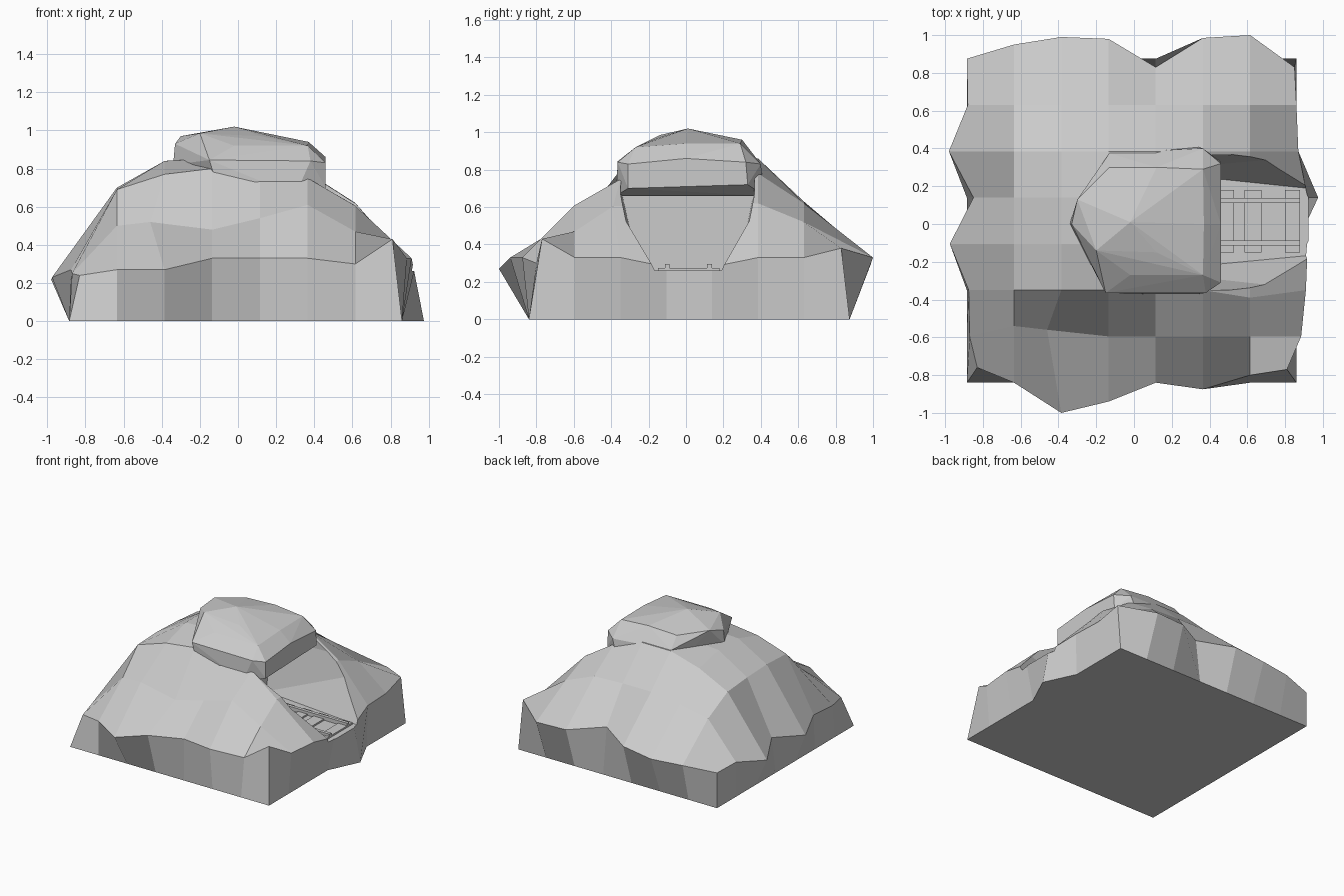
import bpy, bmesh

if "Cube" in bpy.data.objects:
    bpy.data.objects.remove(bpy.data.objects["Cube"])


def finish(name, bm):
    bmesh.ops.recalc_face_normals(bm, faces=bm.faces)
    me = bpy.data.meshes.new(name)
    bm.to_mesh(me)
    bm.free()
    ob = bpy.data.objects.new(name, me)
    bpy.context.collection.objects.link(ob)
    return ob


def hull(name, pts):
    bm = bmesh.new()
    for p in pts:
        bm.verts.new(p)
    res = bmesh.ops.convex_hull(bm, input=bm.verts)
    loose = {g for g in res["geom_interior"] if isinstance(g, bmesh.types.BMVert)}
    bmesh.ops.delete(bm, geom=list(loose), context='VERTS')
    return finish(name, bm)


def box(name, x0, x1, y0, y1, z0, z1):
    return hull(name, [(x, y, z) for x in (x0, x1) for y in (y0, y1) for z in (z0, z1)])


# Mountain: 8 x 8 height grid with a ragged rim over a square base
N = 8
X = [-0.885 + 0.25 * i for i in range(N)]
Y = [-0.84 + 0.245 * j for j in range(N)]
inner = [[.50, .52, .48, .54, .61, .47],
         [.69, .77, .80, .75, .75, .61],
         [.70, .84, .85, .85, .75, .61],
         [.69, .84, .86, .86, .75, .61],
         [.67, .79, .86, .86, .78, .62],
         [.55, .60, .63, .63, .62, .52]]
# Rim position across the edge and height, per side
front = [(-.84, .27), (-1.0, .27), (-.94, .33), (-.84, .33), (-.875, .33), (-.80, .30)]
back = [(.95, .30), (.99, .30), (.98, .33), (.83, .36), (.985, .33), (1.0, .33)]
left = [(-.87, .25), (-.875, .27), (-.975, .23), (-.85, .27), (-.98, .22), (-.88, .27)]
right = [(.885, .33), (.91, .33), (.92, .28), (.92, .28), (.87, .33), (.86, .33)]
P = {(0, 0): (-.83, -.76, .24), (7, 0): (.81, -.77, .43),
     (7, 7): (.85, .83, .38), (0, 7): (-.885, .875, .28)}
for k in range(6):
    P[k + 1, 0] = (X[k + 1], *front[k])
    P[k + 1, 7] = (X[k + 1], *back[k])
    P[0, k + 1] = (left[k][0], Y[k + 1], left[k][1])
    P[7, k + 1] = (right[k][0], Y[k + 1], right[k][1])
    for i in range(6):
        P[i + 1, k + 1] = (X[i + 1], Y[k + 1], inner[k][i])
P[1, 1] = (-.635, -.54, .50)
P[2, 1] = (-.46, -.56, .52)
P[6, 2] = (.615, -.39, .605)

bm = bmesh.new()
V = {k: bm.verts.new(p) for k, p in P.items()}
for i in range(N - 1):
    for j in range(N - 1):
        bm.faces.new([V[i, j], V[i + 1, j], V[i + 1, j + 1], V[i, j + 1]])
ring = ([(i, 0) for i in range(7)] + [(7, j) for j in range(7)]
        + [(i, 7) for i in range(7, 0, -1)] + [(0, j) for j in range(7, 0, -1)])
base = [bm.verts.new((.975 if k == (7, 4) else min(X[k[0]], .86), Y[k[1]], 0)) for k in ring]
for n, k in enumerate(ring):
    m = (n + 1) % len(ring)
    bm.faces.new([V[k], base[n], base[m], V[ring[m]]])
bm.faces.new(base)
mountain = finish("mountain", bm)

# Tunnel cutting: trench carved into the right side, its roof sinking inwards
inside = [(-.25, .262), (.28, .262), (.36, .66), (-.34, .66)]
outside = [(-.15, .262), (.17, .262), (.375, .69), (.375, 1.2), (-.365, 1.2), (-.365, .69)]
cutter = hull("trench_cutter", [(.05, y, z) for y, z in inside]
              + [(1.1, y, z) for y, z in outside])
cutter.hide_render = True
mod = mountain.modifiers.new("trench", 'BOOLEAN')
mod.object, mod.operation, mod.solver = cutter, 'DIFFERENCE', 'EXACT'
bpy.context.view_layer.objects.active = mountain
bpy.ops.object.modifier_apply(modifier="trench")
bpy.data.objects.remove(cutter)

# Summit boulder overhanging the tunnel mouth
hull("summit_rock", [
    (-.02, .01, 1.02), (-.2, -.14, .985), (-.3, .13, .97), (-.33, 0, .93), (.12, -.15, .97),
    (-.02, -.27, .92), (.365, -.27, .92), (.365, .29, .94), (.12, .30, .96), (-.13, .30, .95),
    (.37, 0, .94), (.46, -.31, .83), (.46, 0, .86), (.46, .32, .84),
    (-.15, -.365, .845), (.38, -.365, .84), (-.13, .375, .86), (.365, .40, .83),
    (.46, -.31, .70), (.46, .20, .75), (.46, .33, .72),
    (.30, -.375, .66), (.30, .42, .66), (-.1, -.36, .68), (-.1, .36, .68), (-.34, 0, .82)])

# Track: sleepers and two rails
for n, (a, b) in enumerate([(.12, .20), (.29, .37), (.45, .53), (.585, .675), (.80, .88)]):
    box(f"sleeper_{n + 1}", a, b, -.15, .18, .25, .275)
for side, y in (("left", -.1), ("right", .125)):
    box(f"rail_{side}", .06, .88, y - .013, y + .013, .265, .295)
